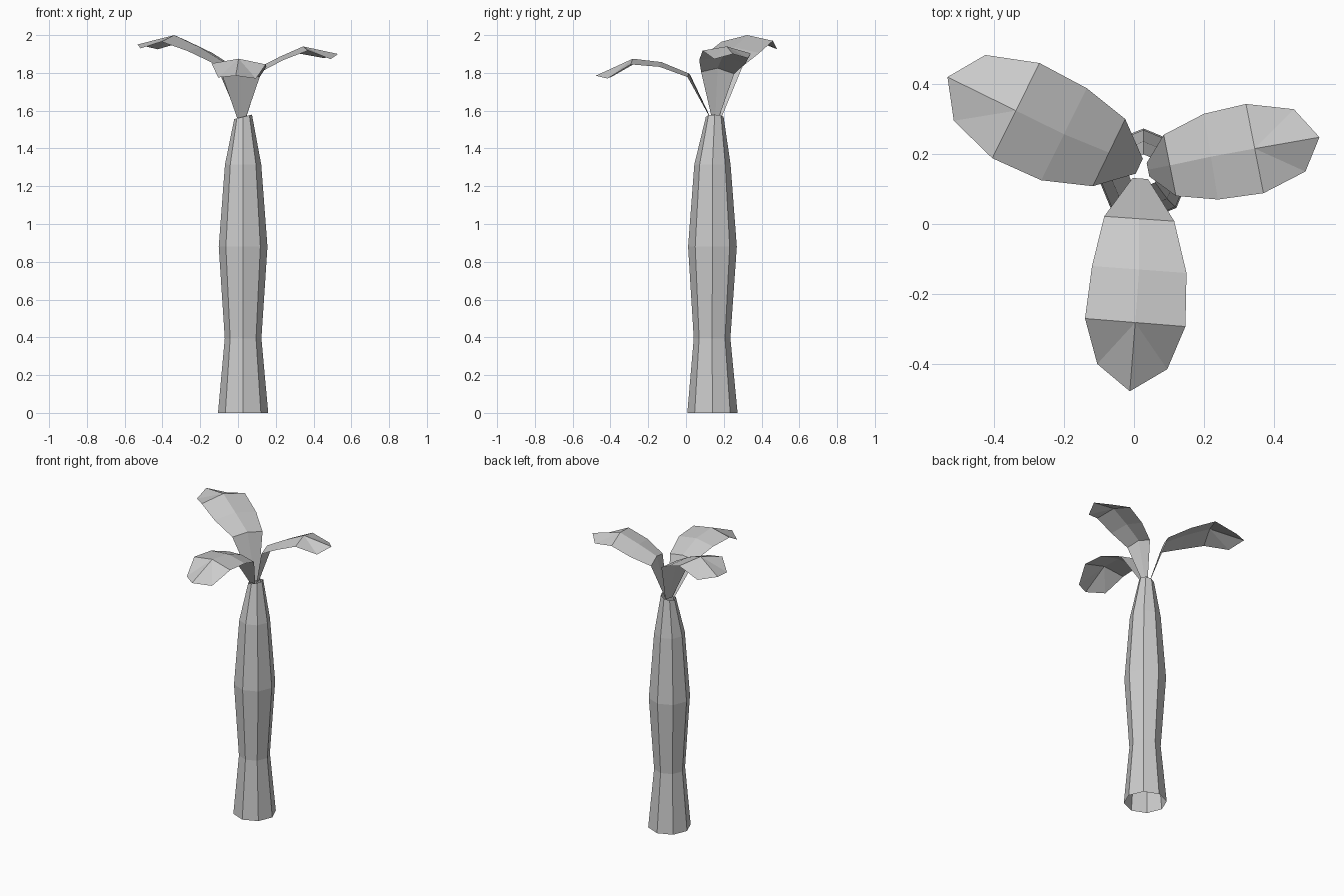
import bpy
from math import cos, sin, pi
from mathutils import Vector


def make_object(name, verts, faces):
    mesh = bpy.data.meshes.new(name)
    mesh.from_pydata(verts, [], faces)
    mesh.update()
    obj = bpy.data.objects.new(name, mesh)
    bpy.context.collection.objects.link(obj)
    return obj


# Trunk: open eight-sided tube; rings are (y centre, radius, z)
rings = [(0.14, 0.133, 0.0), (0.138, 0.097, 0.395), (0.14, 0.129, 0.88),
         (0.14, 0.096, 1.315), (0.152, 0.047, 1.567)]
CX, N = 0.027, 8
verts = []
for i, (cy, r, z) in enumerate(rings):
    tilt = 0.25 if i == len(rings) - 1 else 0
    for k in range(N):
        a = 2 * pi * k / N
        verts.append((CX + r * cos(a), cy + r * sin(a), z + tilt * r * cos(a)))
faces = [(i * N + k, i * N + (k + 1) % N, (i + 1) * N + (k + 1) % N, (i + 1) * N + k)
         for i in range(len(rings) - 1) for k in range(N)]
make_object("trunk", verts, faces)


# Leaf: rows of left edge, raised midrib and right edge, ending in a fan to the tip
def leaf(name, base, rows, shoulders, tip):
    base = Vector(base)
    side = (Vector(rows[0][0]) - Vector(rows[0][1])) * 0.11
    side.z = 0
    verts = [base + side, base, base - side]
    for left, right, mid_z in rows:
        mid = (Vector(left) + Vector(right)) / 2
        mid.z = mid_z
        verts += [left, mid, right]
    faces = []
    for i in range(len(rows)):
        for k in (0, 1):
            a = 3 * i + k
            faces.append((a, a + 3, a + 4, a + 1))
    n = len(verts)
    verts += [shoulders[0], tip, shoulders[1]]
    faces += [(n - 3, n, n - 2), (n, n + 1, n - 2),
              (n + 1, n + 2, n - 2), (n + 2, n - 1, n - 2)]
    make_object(name, verts, faces)


leaf("front_leaf", (0.018, 0.13, 1.56),
     [((0.115, 0.008, 1.778), (-0.085, 0.022, 1.79), 1.797),
      ((0.15, -0.14, 1.832), (-0.12, -0.12, 1.84), 1.857),
      ((0.147, -0.293, 1.845), (-0.14, -0.27, 1.85), 1.875)],
     ((0.095, -0.415, 1.77), (-0.105, -0.40, 1.776)), (-0.012, -0.478, 1.785))

leaf("right_leaf", (0.04, 0.155, 1.565),
     [((0.085, 0.255, 1.795), (0.12, 0.08, 1.805), 1.825),
      ((0.20, 0.315, 1.85), (0.24, 0.07, 1.868), 1.885),
      ((0.32, 0.343, 1.903), (0.37, 0.088, 1.918), 1.94)],
     ((0.457, 0.328, 1.878), (0.49, 0.15, 1.873)), (0.53, 0.248, 1.90))

leaf("left_leaf", (0.015, 0.165, 1.56),
     [((-0.118, 0.108, 1.845), (-0.025, 0.30, 1.835), 1.855),
      ((-0.265, 0.125, 1.915), (-0.135, 0.388, 1.905), 1.935),
      ((-0.405, 0.188, 1.965), (-0.27, 0.46, 1.97), 2.0)],
     ((-0.515, 0.295, 1.93), (-0.425, 0.483, 1.925)), (-0.533, 0.42, 1.95))
